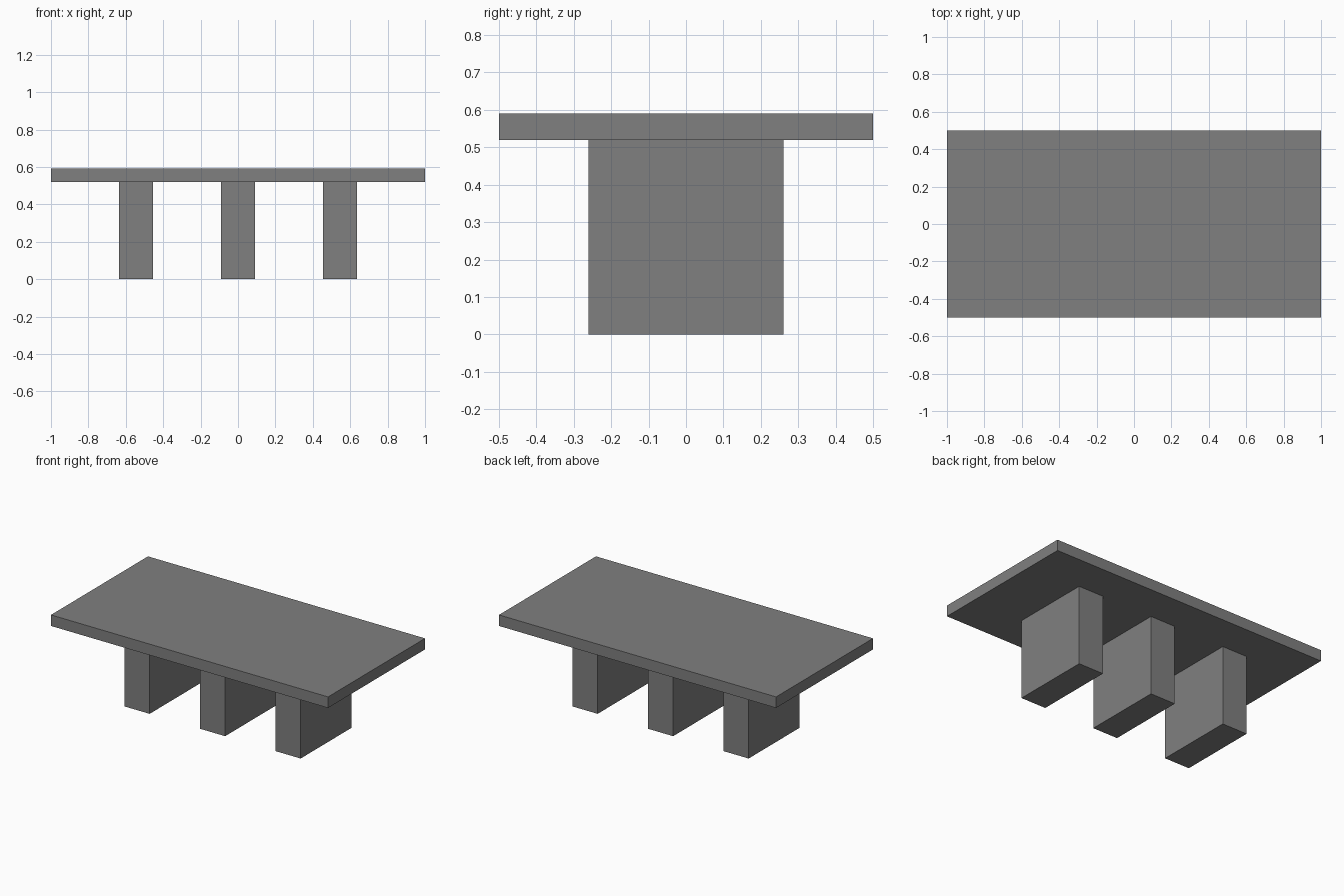
import bpy

if "Cube" in bpy.data.objects:
    bpy.data.objects.remove(bpy.data.objects["Cube"])

# Dark grey finish shared by all parts
dark_grey = bpy.data.materials.new("dark_grey")
dark_grey.diffuse_color = (0.214, 0.214, 0.214, 1)
dark_grey.use_nodes = True
dark_grey.node_tree.nodes["Principled BSDF"].inputs["Base Color"].default_value = dark_grey.diffuse_color


def box(name, center, size):
    """Axis-aligned box with its scale applied to the mesh."""
    bpy.ops.mesh.primitive_cube_add(size=1, location=center)
    obj = bpy.context.object
    obj.name = name
    for v in obj.data.vertices:
        v.co = [c * s for c, s in zip(v.co, size)]
    obj.data.materials.append(dark_grey)
    return obj


TOP, UNDERSIDE = 0.591, 0.519

# Flat slab top
box("tabletop", (0, 0, (TOP + UNDERSIDE) / 2), (2, 1, TOP - UNDERSIDE))

# Three slab supports, running up through the top and ending flush with it
for name, x in (("left", -0.545), ("middle", 0), ("right", 0.545)):
    box(name + "_support", (x, 0, TOP / 2), (0.18, 0.522, TOP))
